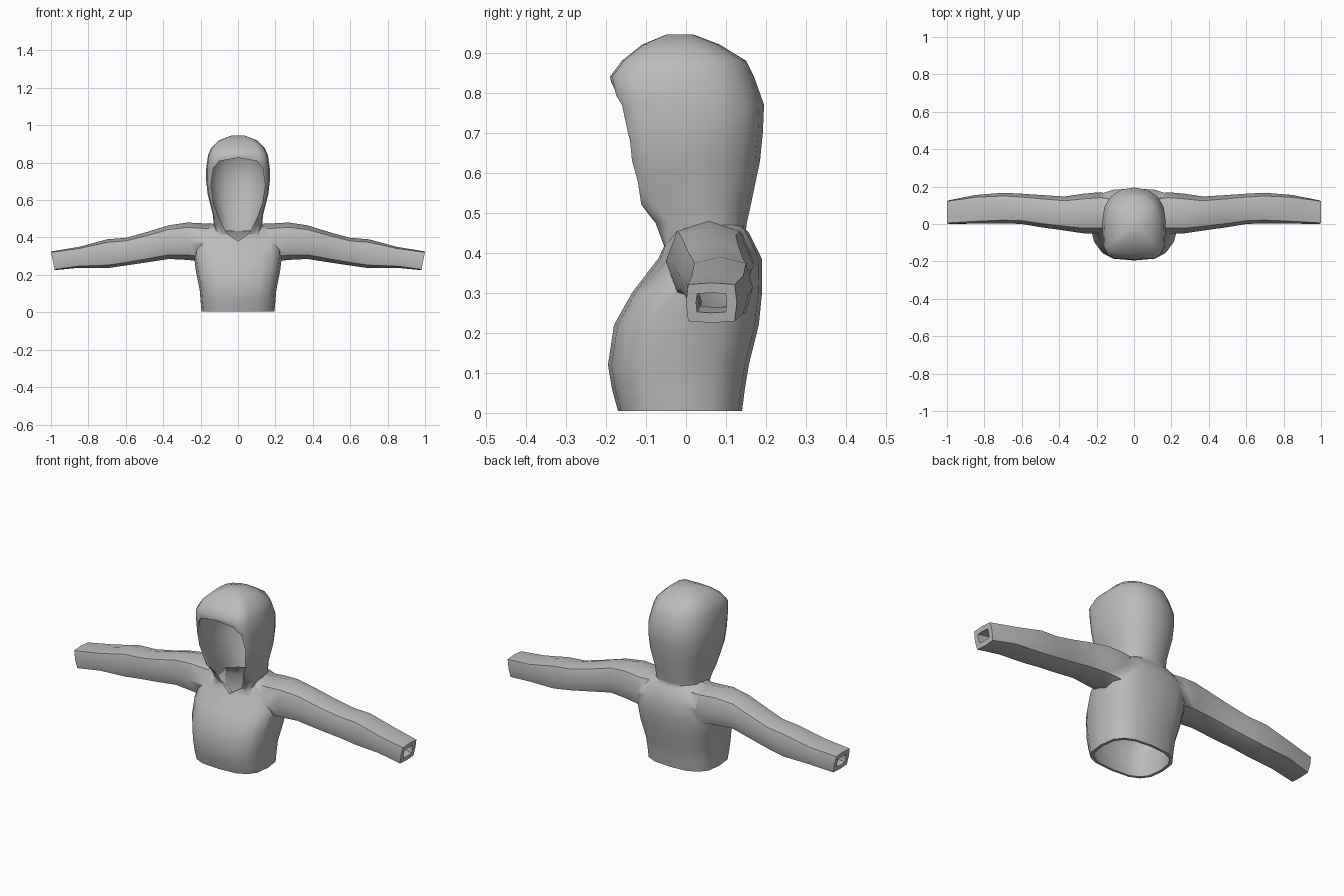
import bpy, bmesh, math
from mathutils import Vector

if "Cube" in bpy.data.objects:
    bpy.data.objects.remove(bpy.data.objects["Cube"])

grey = bpy.data.materials.new("grey cloth")
grey.diffuse_color = (0.5, 0.5, 0.5, 1)
grey.use_nodes = True
grey.node_tree.nodes["Principled BSDF"].inputs["Base Color"].default_value = grey.diffuse_color


def section(w, lo, hi, e_lo, e_hi, n):
    """Rounded-box outline: half width w, from lo to hi, with a roundness for each half."""
    pts = []
    for i in range(n):
        a = 2 * math.pi * i / n
        c, s = math.cos(a), math.sin(a)
        e = e_hi if s > 0 else e_lo
        u = math.copysign(abs(c) ** (2 / e), c) * w
        v = math.copysign(abs(s) ** (2 / e), s) * (hi - lo) / 2 + (lo + hi) / 2
        pts.append((u, v))
    return pts


def loft(name, rings):
    bm = bmesh.new()
    loops = [[bm.verts.new(p) for p in r] for r in rings]
    n = len(loops[0])
    for a, b in zip(loops, loops[1:]):
        for i in range(n):
            bm.faces.new((a[i], a[(i + 1) % n], b[(i + 1) % n], b[i]))
    bm.faces.new(loops[0])
    bm.faces.new(loops[-1])
    bmesh.ops.recalc_face_normals(bm, faces=bm.faces)
    me = bpy.data.meshes.new(name)
    bm.to_mesh(me)
    bm.free()
    me.materials.append(grey)
    ob = bpy.data.objects.new(name, me)
    bpy.context.collection.objects.link(ob)
    return ob


def combine(target, other, op):
    bpy.context.view_layer.objects.active = target
    m = target.modifiers.new("cut", 'BOOLEAN')
    m.operation, m.solver, m.object = op, 'EXACT', other
    bpy.ops.object.modifier_apply(modifier=m.name)
    bpy.data.objects.remove(other)


# Torso: height, half width, front, back
TORSO = [(0.005, .195, -.17, .14), (.06, .2, -.185, .147), (.12, .205, -.195, .157),
         (.22, .225, -.18, .182), (.30, .235, -.135, .19), (.385, .225, -.07, .19),
         (.45, .16, -.045, .157), (.47, .12, -.035, .14)]
# Hood, from neck to crown
HOOD = [(.37, .10, -.045, .14), (.42, .12, -.058, .145), (.475, .13, -.08, .152),
        (.52, .134, -.125, .162), (.63, .162, -.155, .185), (.70, .17, -.165, .192),
        (.77, .17, -.175, .195), (.84, .16, -.19, .17), (.88, .142, -.16, .15),
        (.92, .10, -.11, .085), (.945, .035, -.05, .02)]
# Sleeve: distance out, front, back, bottom, top, squareness
SLEEVE = [(.10, -.045, .155, .28, .472, 2.3), (.18, -.05, .17, .27, .475, 2.3),
          (.27, -.05, .162, .28, .48, 2.3), (.37, -.035, .147, .285, .465, 2.4),
          (.50, -.017, .155, .265, .425, 2.6), (.60, 0, .162, .25, .398, 2.8),
          (.70, .004, .167, .236, .39, 3), (.85, .002, .155, .238, .35, 4),
          (1.0, 0, .127, .225, .325, 8)]


def upright(name, rows, t, e_front, e_back):
    """Stack of level rings, shrunk by the cloth thickness t."""
    return loft(name, [[(x, y, z) for x, y in section(w - t, f + t, b - t, e_front, e_back, 16)]
                       for z, w, f, b in rows])


def sleeves(name, t):
    """Both sleeves as one tube through the shoulders, with slanted cuffs."""
    half = []
    for x, f, b, lo, hi, e in SLEEVE:
        ring = [(x, (f + b) / 2 + u, v)
                for u, v in section((b - f) / 2 - t, lo + t, hi - t, e, e, 8)]
        if x == 1.0:
            ring = [(x + (v - hi) * .2, y, v) for x, y, v in ring]
        half.append(ring)
    if t:
        half.append([(x + .1, y, z) for x, y, z in half[-1]])
    return loft(name, [[(-x, y, z) for x, y, z in r] for r in reversed(half)] + half)


# Outer volume
body = upright("hooded_top", TORSO, 0, 3, 2.8)
combine(body, sleeves("sleeves", 0), 'UNION')
combine(body, upright("hood", HOOD, 0, 5, 2.3), 'UNION')

# Hollow inside, open at the hem and cuffs
low = [(-.06,) + TORSO[0][1:]] + TORSO[:-1]
hollow = upright("hollow", [(z - .015, w, f, b) for z, w, f, b in low], .017, 3, 2.8)
combine(hollow, sleeves("sleeve_hollow", .025), 'UNION')
neck = [(.31, .09, -.04, .13)] + HOOD
combine(hollow, upright("hood_hollow", [(z - .014, w, f, b) for z, w, f, b in neck],
                        .014, 5, 2.3), 'UNION')
combine(body, hollow, 'DIFFERENCE')

# Face opening
side = [(.06, .42), (.10, .50), (.13, .58), (.145, .68), (.132, .77), (.10, .808)]
outline = [(0, .38)] + side + [(0, .826)] + [(-x, z) for x, z in reversed(side)]
combine(body, loft("face_cutter", [[(x, y, z) for x, z in outline] for y in (-.4, .02)]),
        'DIFFERENCE')

# Clean seams and shade
bm = bmesh.new()
bm.from_mesh(body.data)
bmesh.ops.remove_doubles(bm, verts=bm.verts, dist=.002)
bm.to_mesh(body.data)
bm.free()
bpy.ops.object.select_all(action='DESELECT')
body.select_set(True)
bpy.context.view_layer.objects.active = body
bpy.ops.object.shade_smooth_by_angle(angle=math.radians(50))
